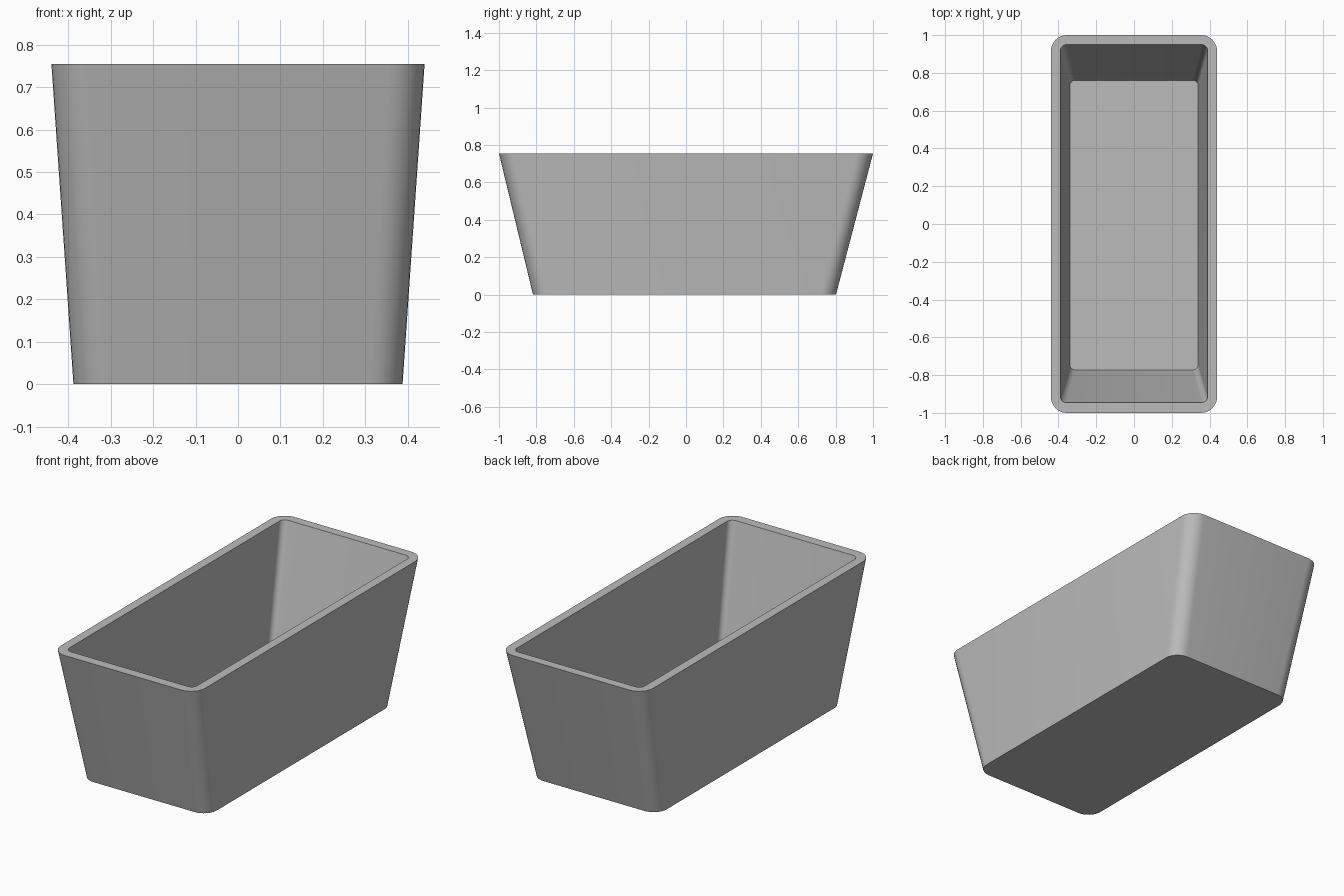
import bpy, bmesh, math

cube = bpy.data.objects.get("Cube")
if cube:
    bpy.data.objects.remove(cube)

# Single stone-grey material
GREY = (0.5, 0.5, 0.5, 1)
mat = bpy.data.materials.new("stone grey")
mat.use_nodes = True
mat.diffuse_color = GREY
bsdf = mat.node_tree.nodes["Principled BSDF"]
bsdf.inputs["Base Color"].default_value = GREY
bsdf.inputs["Roughness"].default_value = 0.8

STEPS = 8  # segments per rounded corner


def rounded_ring(bm, half_x, half_y, y_mid, z, radius):
    """Rounded rectangle loop of vertices, counter-clockwise from above."""
    ring = []
    for quarter, (sx, sy) in enumerate([(1, 1), (-1, 1), (-1, -1), (1, -1)]):
        cx = sx * (half_x - radius)
        cy = y_mid + sy * (half_y - radius)
        for i in range(STEPS + 1):
            a = (quarter + i / STEPS) * math.pi / 2
            ring.append(bm.verts.new((cx + radius * math.cos(a),
                                      cy + radius * math.sin(a), z)))
    return ring


def bridge(bm, lower, upper):
    n = len(lower)
    for i in range(n):
        j = (i + 1) % n
        bm.faces.new((lower[i], lower[j], upper[j], upper[i]))


# Planter: outer base, outer rim, inner rim, inner floor
bm = bmesh.new()
rings = [rounded_ring(bm, *spec) for spec in (
    (0.388, 0.81, -0.008, 0.0, 0.08),
    (0.44, 1.0, 0.0, 0.755, 0.085),
    (0.39, 0.948, 0.002, 0.755, 0.033),
    (0.34, 0.767, -0.006, 0.045, 0.03),
)]
for lower, upper in zip(rings, rings[1:]):
    bridge(bm, lower, upper)
bm.faces.new(rings[0][::-1])   # underside
bm.faces.new(rings[-1])        # floor
bmesh.ops.recalc_face_normals(bm, faces=bm.faces)

mesh = bpy.data.meshes.new("planter_trough")
bm.to_mesh(mesh)
bm.free()
mesh.materials.append(mat)
planter = bpy.data.objects.new("planter_trough", mesh)
bpy.context.collection.objects.link(planter)

# Smooth corners, sharp rim and base edges
bpy.context.view_layer.objects.active = planter
planter.select_set(True)
bpy.ops.object.shade_smooth_by_angle(angle=math.radians(30))
